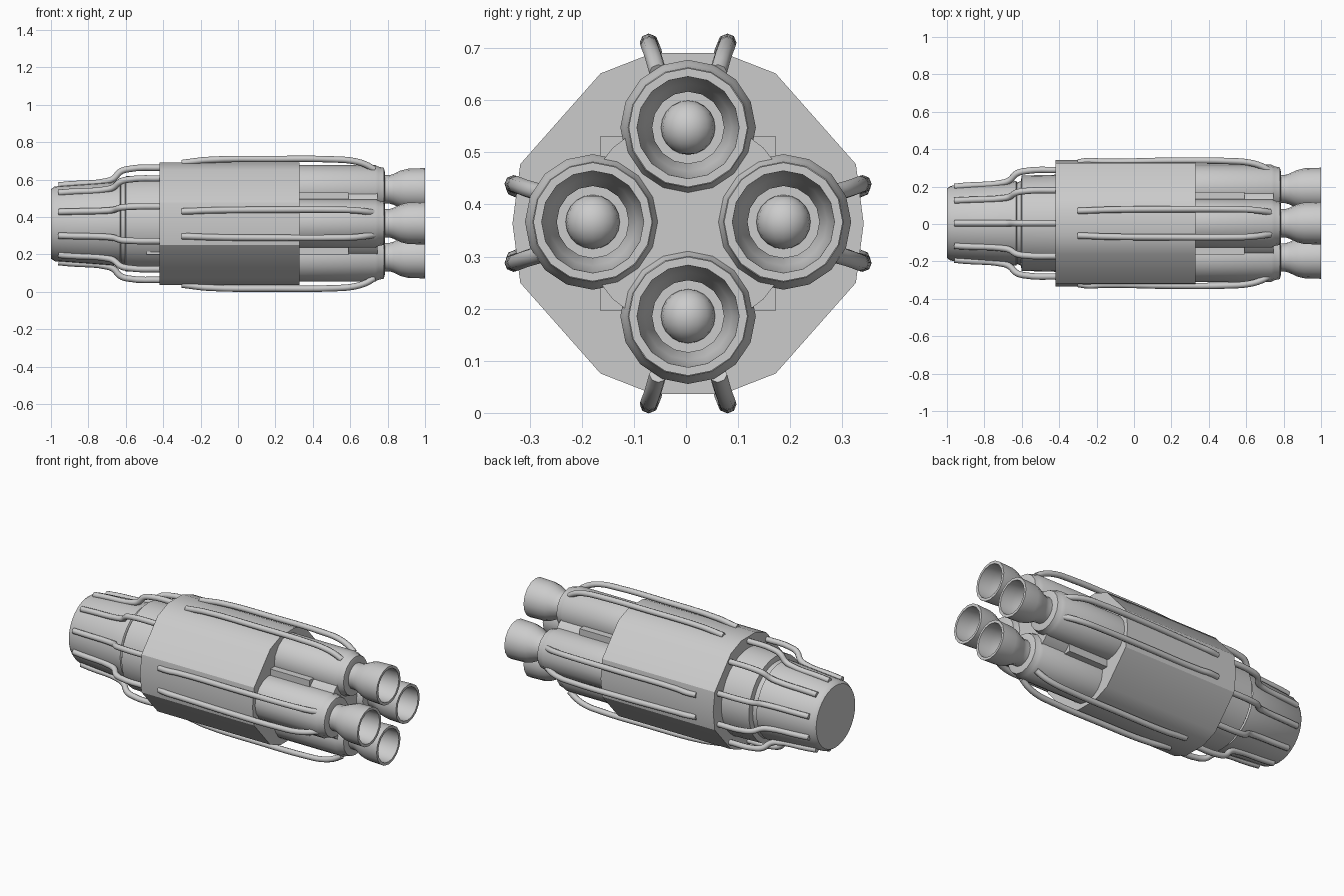
import bpy, bmesh, math
from mathutils import Vector

if "Cube" in bpy.data.objects:
    bpy.data.objects.remove(bpy.data.objects["Cube"])

CY, CZ = 0.004, 0.3635   # centre line of the engine, running along x


def finish(name, bm, smooth=True):
    bmesh.ops.recalc_face_normals(bm, faces=bm.faces)
    me = bpy.data.meshes.new(name)
    bm.to_mesh(me)
    bm.free()
    ob = bpy.data.objects.new(name, me)
    bpy.context.collection.objects.link(ob)
    if smooth:
        bpy.ops.object.select_all(action='DESELECT')
        ob.select_set(True)
        bpy.context.view_layer.objects.active = ob
        bpy.ops.object.shade_smooth_by_angle(angle=math.radians(32))
    return ob


def lathe(name, profile, y=CY, z=CZ, sides=16):
    """Revolve (x, radius) points round an x-parallel axis, ends capped."""
    bm = bmesh.new()
    rings = []
    for x, r in profile:
        rings.append([bm.verts.new((x, y + r * math.cos(2 * math.pi * i / sides),
                                    z + r * math.sin(2 * math.pi * i / sides)))
                      for i in range(sides)])
    for a, b in zip(rings, rings[1:]):
        for i in range(sides):
            j = (i + 1) % sides
            bm.faces.new((a[i], a[j], b[j], b[i]))
    bm.faces.new(rings[0])
    bm.faces.new(rings[-1])
    return finish(name, bm)


def prism(name, outline, x0, x1):
    """Extrude a (y, z) outline along x."""
    bm = bmesh.new()
    face = bm.faces.new([bm.verts.new((x0, CY + y, CZ + z)) for y, z in outline])
    ext = bmesh.ops.extrude_face_region(bm, geom=[face])
    moved = [v for v in ext['geom'] if isinstance(v, bmesh.types.BMVert)]
    bmesh.ops.translate(bm, verts=moved, vec=(x1 - x0, 0, 0))
    return finish(name, bm)


def pipe(name, path, angle, radius):
    """Tube through (x, sideways, outward) points turned round the centre line."""
    cu = bpy.data.curves.new(name, 'CURVE')
    cu.dimensions = '3D'
    cu.bevel_depth = radius
    cu.bevel_resolution = 2
    cu.resolution_u = 4
    cu.use_fill_caps = True
    sp = cu.splines.new('BEZIER')
    sp.bezier_points.add(len(path) - 1)
    c, s = math.cos(angle), math.sin(angle)
    for p, (x, t, r) in zip(sp.bezier_points, path):
        p.co = Vector((x, CY + r * c - t * s, CZ + r * s + t * c))
        p.handle_left_type = p.handle_right_type = 'AUTO'
    ob = bpy.data.objects.new(name, cu)
    bpy.context.collection.objects.link(ob)


# Nose section and central core
lathe("nose_section", [(-1, .186), (-.98, .2), (-.63, .226), (-.625, .218),
                       (-.605, .226), (-.6, .255), (-.40, .26)], sides=32)
lathe("central_core", [(.30, .205), (.745, .205)], sides=24)

# Faceted shell
quarter = [(.337, 0), (.322, .114), (.168, .288), (.068, .327)]
upper = quarter + [(-y, z) for y, z in reversed(quarter)]
shell = upper + [(-y, -z) for y, z in upper[1:-1]]
prism("faceted_shell", shell, -.42, .33)

# Square spine showing between the boosters, plus a small front block
h = .168
prism("square_spine", [(h, h), (-h, h), (-h, -h), (h, -h)], .30, .59)
prism("front_block", [(-.13, -.13), (-.21, -.13), (-.21, -.165), (-.13, -.165)], -.49, -.40)

# Boosters with hollow nozzles
body = [(.28, .13), (.735, .13), (.75, .122), (.78, .115), (.785, .095), (.81, .09)]
bell = [(.785, .076), (.81, .076), (.83, .082), (.87, .101), (.91, .111), (1, .114),
        (1, .098), (.93, .096), (.88, .084), (.845, .069), (.83, .069)]
for k in range(4):
    a = k * math.pi / 2
    y, z = CY + .183 * math.cos(a), CZ + .003 + .181 * math.sin(a)
    lathe(f"booster_{k + 1}", body[:-1], y, z)
    lathe(f"nozzle_{k + 1}", bell, y, z)
    bm = bmesh.new()
    bmesh.ops.create_uvsphere(bm, u_segments=16, v_segments=10, radius=.052)
    bmesh.ops.translate(bm, verts=bm.verts, vec=(.835, y, z))
    finish(f"nozzle_core_{k + 1}", bm)

# Pipes along the shell and boosters, one pair per side
for k in range(4):
    for side in (-1, 1):
        path = [(-.30, .066, .325), (-.24, .068, .333), (-.17, .071, .341), (.20, .075, .3465),
                (.52, .075, .344), (.61, .073, .337), (.68, .066, .318), (.73, .058, .29)]
        # the sideways pair sits slightly closer in
        trim = 0 if k % 2 else .012
        pipe(f"booster_pipe_{k * 2 + (side + 1) // 2 + 1}",
             [(x, side * t, r - trim * (x > -.2)) for x, t, r in path], k * math.pi / 2, .017)

# Pipes round the nose
for k in range(10):
    path = [(-.96, 0, .205), (-.90, 0, .211), (-.70, 0, .228), (-.665, 0, .242),
            (-.63, 0, .278), (-.59, 0, .292), (-.40, 0, .300)]
    pipe(f"nose_pipe_{k + 1}", path, math.radians(90 + 36 * k), .017)
